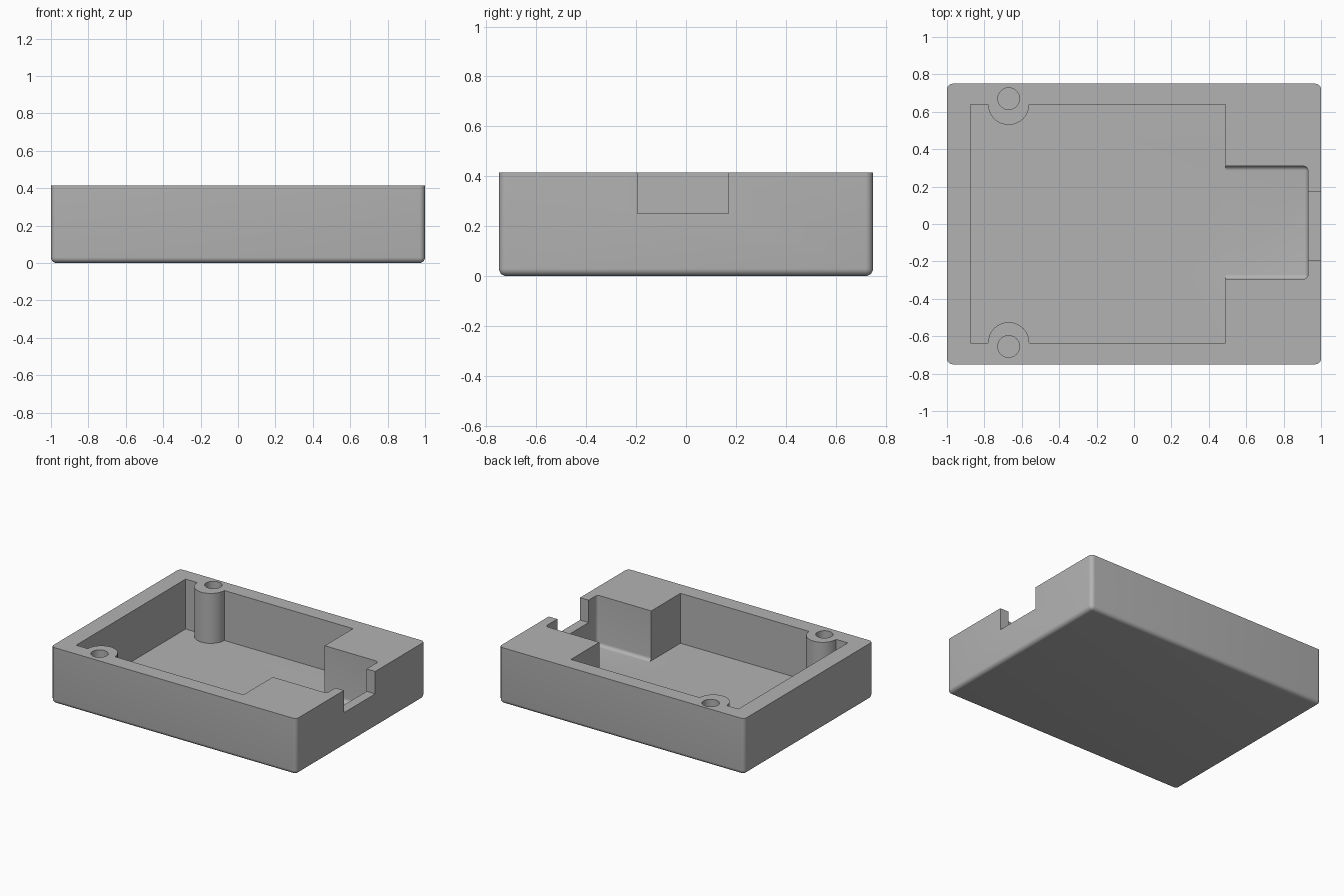
import bpy, bmesh
from math import radians

default = bpy.data.objects.get("Cube")
if default:
    bpy.data.objects.remove(default)

HEIGHT, FLOOR, ABOVE = 0.415, 0.047, 0.6

grey = bpy.data.materials.new("plain grey")
grey.use_nodes = True
grey.diffuse_color = (0.45, 0.45, 0.45, 1)
grey.node_tree.nodes["Principled BSDF"].inputs["Base Color"].default_value = grey.diffuse_color


def finish(bm, name):
    mesh = bpy.data.meshes.new(name)
    bm.to_mesh(mesh)
    bm.free()
    mesh.materials.append(grey)
    obj = bpy.data.objects.new(name, mesh)
    bpy.context.collection.objects.link(obj)
    return obj


def box(name, low, high, radius=0, rounded=None):
    """Box between two corners; edges picked by the rule are filleted."""
    bm = bmesh.new()
    bmesh.ops.create_cube(bm, size=1)
    for v in bm.verts:
        v.co = [(a + b) / 2 + c * (b - a) for a, b, c in zip(low, high, v.co)]
    if rounded:
        edges = [e for e in bm.edges if rounded(e.verts[0].co, e.verts[1].co)]
        bmesh.ops.bevel(bm, geom=edges, offset=radius, offset_type='OFFSET',
                        segments=6, profile=0.5, affect='EDGES')
    return finish(bm, name)


def cylinder(name, x, y, radius, low, high):
    bm = bmesh.new()
    bmesh.ops.create_cone(bm, cap_ends=True, segments=48, radius1=radius,
                          radius2=radius, depth=high - low)
    bmesh.ops.translate(bm, verts=bm.verts, vec=(x, y, (low + high) / 2))
    return finish(bm, name)


def combine(target, tool, operation):
    mod = target.modifiers.new(operation.lower(), 'BOOLEAN')
    mod.operation, mod.solver, mod.object = operation, 'EXACT', tool
    bpy.context.view_layer.objects.active = target
    bpy.ops.object.modifier_apply(modifier=mod.name)
    bpy.data.objects.remove(tool)


# Outer block, rounded everywhere but the top rim
tray = box("enclosure_tray", (-1, -0.75, 0), (1, 0.75, HEIGHT), 0.03,
           lambda a, b: min(a.z, b.z) < 0.01)

# Main cavity, leaving a round screw post on each long wall
cavity = box("cavity_cutter", (-0.875, -0.635, FLOOR), (0.49, 0.64, ABOVE))
for y in (-0.635, 0.64):
    combine(cavity, cylinder("post_shape", -0.67, y, 0.11, 0, 1), 'DIFFERENCE')
combine(tray, cavity, 'DIFFERENCE')

# Connector pocket with soft corners, open to the cavity
pocket = box("pocket_cutter", (0.3, -0.295, FLOOR), (0.93, 0.31, ABOVE), 0.025,
             lambda a, b: (a.z + b.z < 0.2 and max(a.x, b.x) > 0.9)
             or (min(a.x, b.x) > 0.9 and abs(a.z - b.z) > 0.1))
combine(tray, pocket, 'DIFFERENCE')

# Cable notch through the end wall
combine(tray, box("notch_cutter", (0.85, -0.195, 0.25), (1.1, 0.17, ABOVE)), 'DIFFERENCE')

# Blind screw holes
for y in (-0.655, 0.67):
    combine(tray, cylinder("screw_hole", -0.67, y, 0.058, FLOOR, ABOVE), 'DIFFERENCE')

bpy.ops.object.select_all(action='DESELECT')
tray.select_set(True)
bpy.context.view_layer.objects.active = tray
bpy.ops.object.shade_smooth_by_angle(angle=radians(30))
